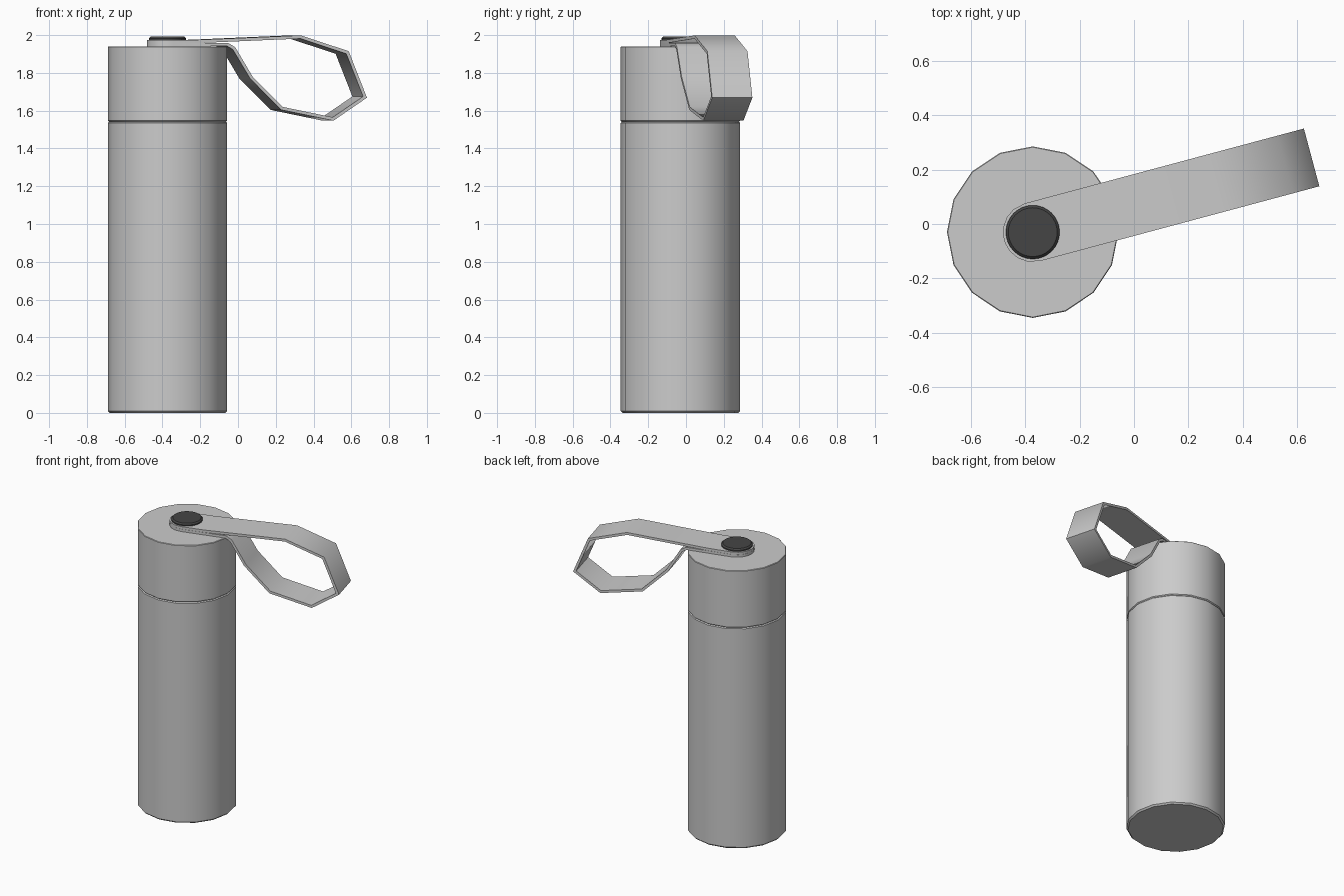
import bpy, bmesh
from math import sin, cos, pi, radians

if "Cube" in bpy.data.objects:
    bpy.data.objects.remove(bpy.data.objects["Cube"])

CX, CY = -0.373, -0.03          # bottle axis
TILT = radians(15)              # heading of the strap seen from above


def finish(name, bm, angle, mat=None):
    bmesh.ops.recalc_face_normals(bm, faces=bm.faces)
    me = bpy.data.meshes.new(name)
    bm.to_mesh(me)
    bm.free()
    ob = bpy.data.objects.new(name, me)
    bpy.context.collection.objects.link(ob)
    ob.location = (CX, CY, 0)
    if mat:
        me.materials.append(mat)
    bpy.ops.object.select_all(action='DESELECT')
    ob.select_set(True)
    bpy.context.view_layer.objects.active = ob
    bpy.ops.object.shade_smooth_by_angle(angle=radians(angle))
    return ob


def lathe(name, profile, sides, mat=None):
    """Solid of revolution from (radius, z) points, closed at both ends."""
    bm = bmesh.new()
    rings = [[bm.verts.new((r * cos(2 * pi * i / sides), r * sin(2 * pi * i / sides), z))
              for i in range(sides)] for r, z in profile]
    for a, b in zip(rings, rings[1:]):
        for i in range(sides):
            j = (i + 1) % sides
            bm.faces.new((a[i], a[j], b[j], b[i]))
    bm.faces.new(rings[0])
    bm.faces.new(rings[-1])
    return finish(name, bm, 35, mat)


dark = bpy.data.materials.new("dark_grey")
dark.diffuse_color = (0.06, 0.06, 0.06, 1)
dark.use_nodes = True
dark.node_tree.nodes["Principled BSDF"].inputs["Base Color"].default_value = dark.diffuse_color

# Bottle body and cap, 16-sided with thin edge bevels
R = 0.316
lathe("bottle_body", [(R - 0.01, 0), (R, 0.01), (R, 1.535), (R - 0.006, 1.541)], 16)
lathe("bottle_cap", [(R - 0.006, 1.541), (R, 1.547), (R, 1.937), (R - 0.003, 1.94)], 16)

# Round button pinning the strap to the cap
lathe("strap_button", [(0.085, 1.938), (0.085, 1.974), (0.099, 1.975), (0.099, 1.983),
                       (0.09, 1.992), (0.086, 1.992)], 32, dark)

# Carry strap: a flat band looped back on itself, with two rounded ends
W = 0.11
arc = [radians(a) for a in (8, 25, 45, 65, 90)]
top_end = [(-W * cos(a), 1.966, W * sin(a)) for a in arc]
low_end = [(-W * cos(a), 1.9485, W * sin(a)) for a in reversed(arc)]
loop = [(0.15, 1.967), (0.70, 1.99), (0.957, 1.908), (1.053, 1.672), (0.878, 1.556),
        (0.598, 1.612), (0.43, 1.775), (0.335, 1.93), (0.30, 1.95)]
stations = top_end + [(u, z, W) for u, z in loop] + low_end

bm = bmesh.new()
pairs = [(bm.verts.new((u, -w, z)), bm.verts.new((u, w, z))) for u, z, w in stations]
for (a, b), (c, d) in zip(pairs, pairs[1:]):
    bm.faces.new((a, b, d, c))
strap = finish("carry_strap", bm, 60)
strap.rotation_euler.z = TILT
sol = strap.modifiers.new("thickness", 'SOLIDIFY')
sol.thickness = 0.017
sol.offset = 0
sol.use_even_offset = True
bpy.ops.object.modifier_apply(modifier=sol.name)
bpy.ops.object.shade_smooth_by_angle(angle=radians(60))
